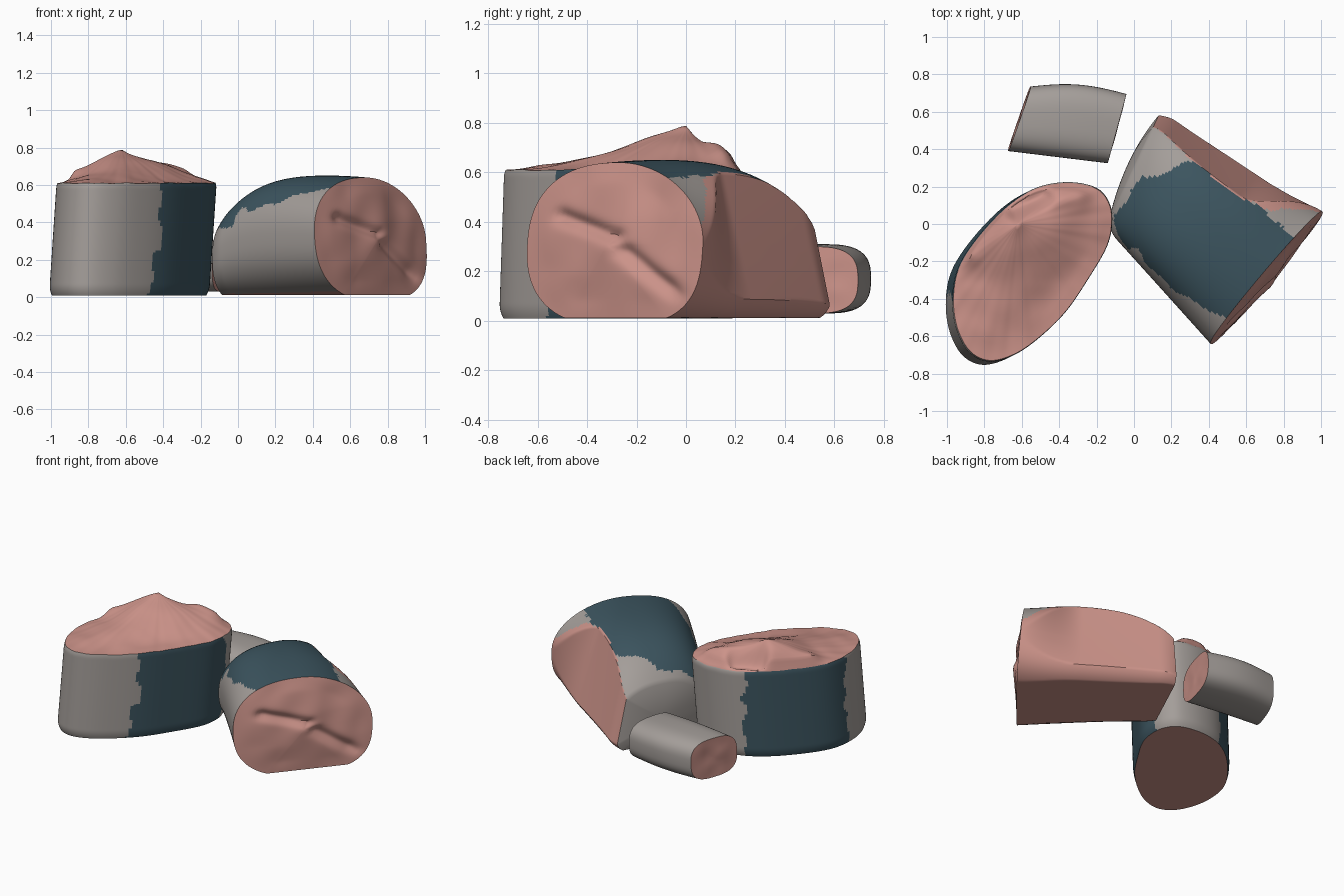
import bpy, bmesh, math
from mathutils import Vector, noise

if "Cube" in bpy.data.objects:
    bpy.data.objects.remove(bpy.data.objects["Cube"])

SKIN, FLESH, DARK = 0, 1, 2


def material(name, color):
    m = bpy.data.materials.new(name)
    m.use_nodes = True
    m.diffuse_color = (*color, 1)
    m.node_tree.nodes["Principled BSDF"].inputs["Base Color"].default_value = (*color, 1)
    return m


MATS = [material("grey skin", (0.37, 0.34, 0.32)),
        material("pink flesh", (0.60, 0.29, 0.25)),
        material("dark slate skin", (0.045, 0.09, 0.115))]


def jitter(p, amount=0.03, freq=9):
    return amount * noise.noise(Vector(p) * freq)


def clamp(x):
    return max(0.0, min(1.0, x))


def ease(x):
    x = clamp(x)
    return x * x * (3 - 2 * x)


def ridge(p, a, b, width):
    """Soft bump in 2D along the segment a-b."""
    p, a, b = Vector(p), Vector(a), Vector(b)
    t = clamp((p - a).dot(b - a) / (b - a).length_squared)
    return math.exp(-((p - a - (b - a) * t).length / width) ** 2)


def smooth_loop(pts, steps):
    """Closed Catmull-Rom curve through 2D points."""
    out, n = [], len(pts)
    for i in range(n):
        a, b, c, d = (Vector(pts[(i + k) % n]) for k in (-1, 0, 1, 2))
        for s in range(steps):
            t = s / steps
            out.append(0.5 * (2 * b + (c - a) * t + (2 * a - 5 * b + 4 * c - d) * t ** 2
                              + (3 * b - a - 3 * c + d) * t ** 3))
    return out


def oval(left, right, low, high, power, count, floor=0.0, shave=0.0, shoulder=None, heel=None):
    """Upright rounded section between two plan points. shave slants the upper right
    side inward with height; shoulder and heel set the right corners' squareness."""
    mid, half = (left + right) / 2, (right - left) / 2
    ring = []
    for i in range(count):
        a = 2 * math.pi * i / count
        c, s = math.cos(a), math.sin(a)
        corner = (heel if s < 0 else shoulder) if c > 0 else None
        e = 2 / (corner or power)
        c, s = (math.copysign(abs(w) ** e, w) for w in (c, s))
        z = max(floor, (low + high) / 2 + (high - low) / 2 * s)
        p = mid + half * min(c, 1 - shave * z)
        ring.append(Vector((p.x, p.y, z)))
    return ring


def add_cap(bm, rim, mat, centre=None, relief=None, rings=14):
    """Close a rim with concentric rings; relief(p, s) moves points, s = 1 at the rim."""
    base = [v.co.copy() for v in rim]
    centre = centre or sum(base, Vector()) / len(base)
    relief = relief or (lambda p, s: Vector())
    prev, n = rim, len(rim)
    for k in range(1, rings):
        s = 1 - k / rings
        ring = []
        for co in base:
            p = centre.lerp(co, s)
            ring.append(bm.verts.new(p + relief(p, s)))
        for i in range(n):
            j = (i + 1) % n
            bm.faces.new((prev[i], prev[j], ring[j], ring[i])).material_index = mat
        prev = ring
    tip = bm.verts.new(centre + relief(centre, 0))
    for i in range(n):
        bm.faces.new((prev[i], prev[(i + 1) % n], tip)).material_index = mat


def loft(rings):
    """Skin tube through rings; returns the bmesh and its two rims."""
    bm = bmesh.new()
    rows = [[bm.verts.new(p) for p in ring] for ring in rings]
    n = len(rows[0])
    for a, b in zip(rows, rows[1:]):
        for i in range(n):
            j = (i + 1) % n
            bm.faces.new((a[i], a[j], b[j], b[i]))
    return bm, rows[0], rows[-1]


def finish(bm, name, is_dark=None, is_flesh=None):
    bmesh.ops.recalc_face_normals(bm, faces=bm.faces)
    for f in bm.faces:
        if f.material_index == SKIN:
            c = f.calc_center_median()
            if is_flesh and is_flesh(c, f.normal):
                f.material_index = FLESH
            elif is_dark and is_dark(c):
                f.material_index = DARK
    mesh = bpy.data.meshes.new(name)
    bm.to_mesh(mesh)
    bm.free()
    for m in MATS:
        mesh.materials.append(m)
    ob = bpy.data.objects.new(name, mesh)
    bpy.context.collection.objects.link(ob)
    bpy.ops.object.select_all(action='DESELECT')
    ob.select_set(True)
    bpy.context.view_layer.objects.active = ob
    bpy.ops.object.shade_smooth_by_angle(angle=math.radians(35))


# Standing chunk: oval outline, slightly sheared, torn peak on the top cut
outline = smooth_loop([(-.78, -.74), (-.64, -.70), (-.50, -.60), (-.37, -.47), (-.26, -.31),
                       (-.155, -.13), (-.125, 0), (-.14, .11), (-.21, .19), (-.36, .22),
                       (-.53, .19), (-.69, .09), (-.85, -.08), (-.95, -.24), (-.98, -.4),
                       (-.96, -.56), (-.89, -.69)], 9)
middle = Vector((-.56, -.265))
rings = []
for k in range(61):
    t = k / 60
    inset = 1 - 0.035 * max(0, 1 - t / 0.1) ** 2 - 0.012 * max(0, (t - 0.95) / 0.05) ** 2
    ring = []
    for p in outline:
        q = middle + (p - middle) * inset + Vector((0.04, 0.02)) * (t - 0.75)
        ring.append(Vector((q.x, q.y, 0.01 + (0.6 + jitter((p.x, p.y, 0), 0.005, 14)) * t)))
    rings.append(ring)
bm, bottom, top = loft(rings)
add_cap(bm, bottom, FLESH)


def torn_top(p, s):
    inner = clamp(6 * (1 - s))
    sag = 0.17 * ((1 - s) ** 1.6 - (1 - s)) * clamp(-p.y / .3)
    lip = .05 * ridge(p.xy, (-.87, -.15), (-.7, .03), .07) + .04 * ridge(p.xy, (-.42, .15), (-.3, .15), .07)
    gash = .06 * ridge(p.xy, (-.64, .07), (-.48, .15), .04)
    return Vector((0, 0, sag + inner * (lip - gash + jitter(p, 0.012, 6))))


add_cap(bm, top, FLESH, Vector((-.62, 0, .785)), torn_top, 24)


def side_stripes(c):
    dx, dy = c.x + .56, c.y + .265
    along, across = .53 * dx + .85 * dy, .85 * dx - .53 * dy
    along += jitter(c, 0.05)
    start = -.18 if c.z < .25 else -.14
    return start < along < .48 if across > 0 else -.33 < along < .37


finish(bm, "standing_chunk", side_stripes)

# Lying chunk: tapering oval body, flat base, slanted belly side, leaning front cut
outward = Vector((.76, -.65, 0))
rings = []
for k in range(81):
    t = k / 80
    left = Vector((.42, -.65)).lerp(Vector((-.15, -.02)), t)
    right = Vector((1.015, .06)).lerp(Vector((.15, .62)), t)
    mid = (left + right) / 2
    taper = 1 - 0.08 * max(0, (t - .9) / .1) ** 2
    high = .655 - .015 * (1 - t) ** 4 - .22 * t ** 4.5
    blend = ease(t / .4)
    ring = oval(mid + (left - mid) * taper, mid + (right - mid) * taper, -.02, high, 2.4, 144,
                floor=.012, shave=.68 * blend, shoulder=1.9 + .35 * blend, heel=3 + blend)
    lean = (1 - t) ** 3
    rings.append([p + outward * lean * (.015 - .09 * p.z) for p in ring])
bm, near, far = loft(rings)


def torn_cut(p, s):
    inner = clamp(4 * (1 - s))
    groove = ridge((p.x, p.z), (.53, .42), (.72, .34), .03) + ridge((p.x, p.z), (.76, .28), (.95, .1), .03)
    return outward * (.05 * (1 - s) + inner * (jitter(p, .02, 5) - .03 * groove))


add_cap(bm, near, FLESH, relief=torn_cut, rings=22)
add_cap(bm, far, SKIN, relief=lambda p, s: outward * (-.04 * (1 - s * s)))

patch = [Vector(q) for q in ((-.15, .03), (.03, -.18), (.19, -.33), (.41, -.46), (.58, -.53),
                             (.85, -.22), (.88, -.09), (.63, .12), (.35, .33), (.07, .26))]


def back_patch(c):
    p = Vector((c.x + jitter(c, .04), c.y + jitter(c + Vector((5, 0, 0)), .04)))
    inside = all((b - a).cross(p - a) > 0 for a, b in zip(patch, patch[1:] + patch[:1]))
    return inside and c.z > .37


def belly(c, n):
    along = ((c.x - .71) * -.75 + (c.y + .31) * .66) / .92
    edge = .36 + .24 * clamp(along / .3) + jitter(c, .03)
    under = n.z < -.9 or (n.z < -.2 and n.y > 0.2 and n.x > 0)
    return under or (n.dot(Vector((.534, .845, .34))) > .8 and c.z < edge)


finish(bm, "lying_chunk", back_patch, belly)

# Small chunk: short rounded piece with both ends cut
rings = []
for k in range(21):
    t = k / 20
    bow = Vector((0, .03 * math.sin(math.pi * t)))
    front = Vector((-.68, .39)).lerp(Vector((-.14, .325)), t)
    back = Vector((-.56, .735)).lerp(Vector((-.04, .695)), t) + bow
    ring = oval(front, back, .03, .30 + .01 * math.sin(math.pi * t), 2.9, 64)
    rings.append([p + Vector((.04 * p.z * (1 - t), 0, 0)) for p in ring])
bm, start, end = loft(rings)
for rim in (start, end):
    add_cap(bm, rim, FLESH, relief=lambda p, s: Vector((jitter(p, .015, 8) * (1 - s), 0, 0)))
finish(bm, "small_chunk")
